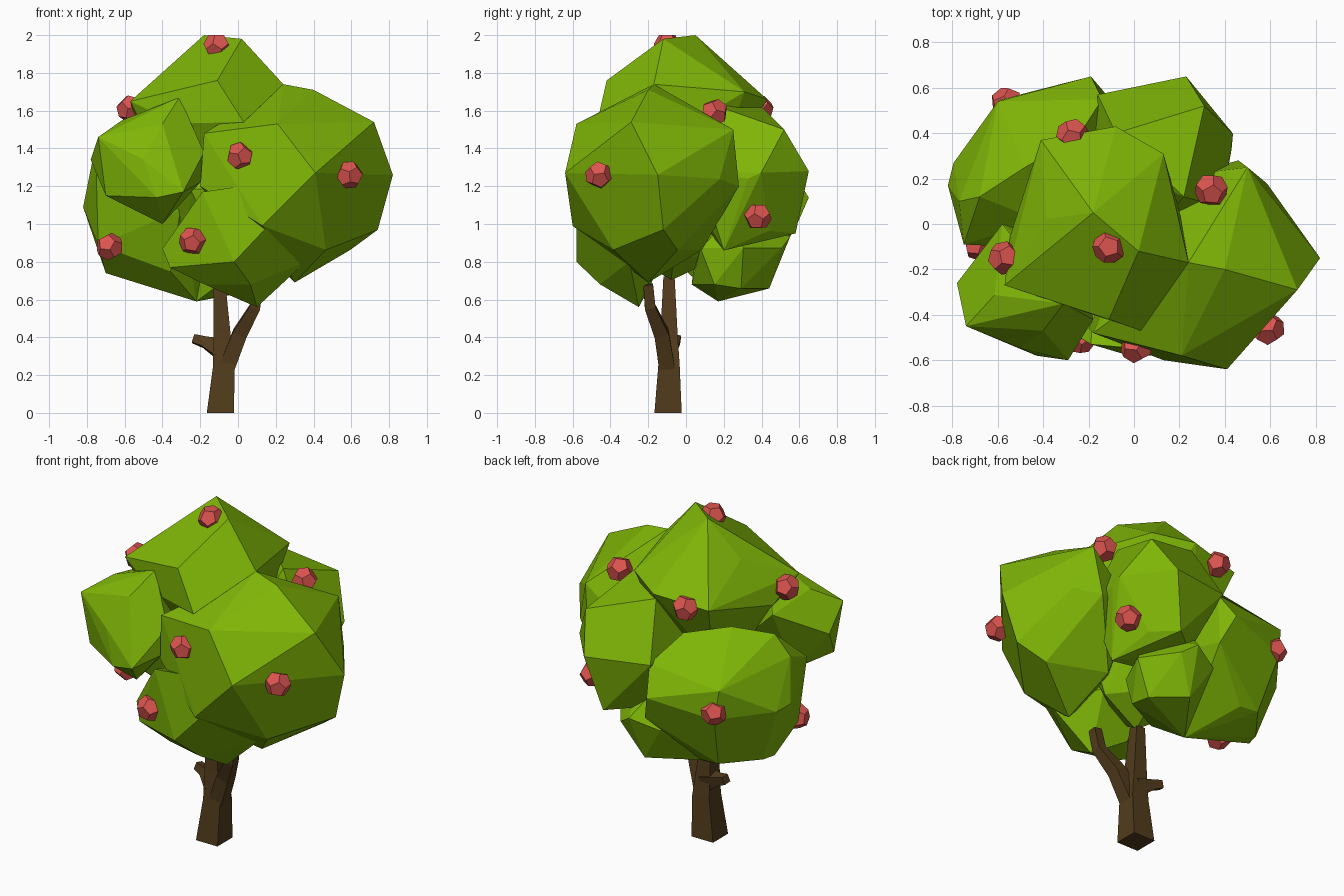
import bpy, bmesh, math, random
from mathutils import Vector, Matrix

if "Cube" in bpy.data.objects:
    bpy.data.objects.remove(bpy.data.objects["Cube"])

random.seed(4)


def material(name, rgb):
    m = bpy.data.materials.new(name)
    m.diffuse_color = (*rgb, 1)
    m.use_nodes = True
    m.node_tree.nodes["Principled BSDF"].inputs["Base Color"].default_value = m.diffuse_color
    return m


LEAF = material("leaf_green", (0.21, 0.46, 0.002))
BARK = material("bark_brown", (0.085, 0.045, 0.012))
RED = material("fruit_red", (0.72, 0.09, 0.08))


def finish(bm, name, mat):
    bmesh.ops.recalc_face_normals(bm, faces=bm.faces)
    me = bpy.data.meshes.new(name)
    bm.to_mesh(me)
    bm.free()
    ob = bpy.data.objects.new(name, me)
    me.materials.append(mat)
    bpy.context.collection.objects.link(ob)
    return ob


def hull(points, name, mat, flat=0.15):
    bm = bmesh.new()
    for p in points:
        bm.verts.new(p)
    bmesh.ops.convex_hull(bm, input=bm.verts)
    loose = [v for v in bm.verts if not v.link_faces]
    bmesh.ops.delete(bm, geom=loose, context='VERTS')
    bmesh.ops.dissolve_limit(bm, angle_limit=flat, verts=bm.verts, edges=bm.edges)
    return finish(bm, name, mat)


# Leaf clump: coarse faceted ellipsoid with a few corners pulled outwards
def clump(name, centre, radii, corners):
    yaw = random.uniform(0, 1.5)
    pts = [Vector(c) for c in corners]
    for lat, count in ((55, 3), (5, 6), (-50, 4)):
        la = math.radians(lat)
        for i in range(count):
            a = yaw + lat + math.tau * i / count
            d = (math.cos(la) * math.cos(a), math.cos(la) * math.sin(a), math.sin(la))
            pts.append(Vector([c + r * k for c, r, k in zip(centre, radii, d)]))
    hull(pts, name, LEAF)


clump("crown_top", (-.17, -.01, 1.5), (.38, .37, .36),
      [(-.18, .05, 2.0), (.02, -.12, 1.98), (.24, -.17, 1.74), (.03, -.47, 1.54),
       (-.57, -.27, 1.65), (-.41, .37, 1.62), (-.08, .43, 1.66), (.13, .31, 1.7),
       (-.11, -.42, 1.76)])
clump("crown_right", (.36, -.15, 1.2), (.40, .40, .44),
      [(.41, -.64, 1.27), (.82, -.15, 1.26), (.72, -.29, 1.54), (.40, -.2, 1.71),
       (.24, -.17, 1.74), (.21, -.58, 1.53), (.13, -.60, .99), (.74, -.12, .97),
       (.50, .25, 1.5), (.30, -.2, .69), (-.18, -.48, 1.48), (.46, .28, 1.2),
       (-.2, -.46, 1.2)])
clump("crown_left", (-.46, -.3, 1.32), (.27, .25, .28),
      [(-.74, -.45, 1.46), (-.43, -.58, 1.14), (-.29, -.60, 1.17), (-.40, -.47, 1.53),
       (-.31, -.35, 1.67), (-.70, -.42, 1.15), (-.18, -.42, 1.38), (-.78, -.26, 1.34),
       (-.40, -.40, 1.0), (-.58, .0, 1.5), (-.2, -.45, 1.22)])
clump("crown_low_front", (-.02, -.32, .88), (.28, .24, .26),
      [(-.19, -.53, 1.17), (.02, -.55, 1.2), (.15, -.58, .98), (.36, -.3, .80),
       (.10, -.25, .56), (-.02, -.58, .80), (-.36, -.43, .77), (-.40, -.4, .87)])
clump("crown_low_left", (-.44, .22, 1.04), (.36, .36, .38),
      [(-.82, .17, 1.09), (-.77, .1, 1.34), (-.60, .54, 1.25), (-.19, .65, 1.14),
       (-.22, .17, .59), (-.70, .15, .74), (-.48, .25, 1.5), (-.75, -.09, 1.26),
       (-.4, .43, .74), (-.14, .55, 1.3), (-.13, .58, .98), (-.74, -.02, .89),
       (-.25, .38, 1.45), (-.68, .12, 1.46), (-.68, .23, .74)])
clump("crown_back", (.12, .28, 1.24), (.34, .33, .36),
      [(-.16, .57, 1.3), (.23, .65, 1.28), (.31, .52, 1.5), (.43, .33, 1.24),
       (.22, .12, 1.64), (-.08, .4, 1.62), (.15, .58, .95), (.33, .2, .86)])
clump("crown_low_back", (-.02, .28, .85), (.25, .25, .25),
      [(.0, .55, .93), (-.05, .43, .74), (-.22, .17, .59), (.14, .15, .68),
       (-.1, .03, .68)])
clump("crown_core", (-.06, -.04, 1.15), (.34, .34, .42), [(-.08, -.08, .70)])


# Limb: four-sided tube through (point, radius) stations
def limb(name, stations, sides=4):
    bm = bmesh.new()
    rings = []
    for i, (p, r) in enumerate(stations):
        a = Vector(stations[max(i - 1, 0)][0])
        b = Vector(stations[min(i + 1, len(stations) - 1)][0])
        q = Vector((0, 0, 1)).rotation_difference(b - a)
        if p[2] == 0:
            q.identity()
        ring = []
        for k in range(sides):
            t = math.tau * (k + 0.5) / sides
            ring.append(bm.verts.new(Vector(p) + q @ Vector((r * math.cos(t), r * math.sin(t), 0))))
        rings.append(ring)
    for lo, hi in zip(rings, rings[1:]):
        for k in range(sides):
            n = (k + 1) % sides
            bm.faces.new((lo[k], lo[n], hi[n], hi[k]))
    bm.faces.new(rings[0])
    bm.faces.new(rings[-1])
    finish(bm, name, BARK)


limb("trunk", [((-.093, -.095, 0), .102), ((-.075, -.09, .25), .08),
               ((-.085, -.09, .42), .064), ((-.10, -.09, .72), .042)])
limb("branch", [((-.06, -.10, .24), .06), ((.01, -.13, .42), .055),
                ((.09, -.19, .56), .04), ((.11, -.20, .68), .036)])
limb("twig", [((-.09, -.09, .335), .07), ((-.18, -.06, .375), .038), ((-.235, -.05, .392), .032)])


# Fruits: small dodecahedra (dual of an icosahedron)
ico = bmesh.new()
bmesh.ops.create_icosphere(ico, subdivisions=1, radius=1)
dual = [f.calc_center_median().normalized() for f in ico.faces]
ico.free()
FRUITS = [(-.11, -.10, 1.94), (.01, -.54, 1.36), (.59, -.46, 1.26), (-.24, -.50, .91),
          (-.57, -.15, 1.61), (.34, .15, 1.59), (-.27, .39, 1.61), (-.56, .53, 1.11),
          (-.68, -.09, .88), (.36, .38, 1.04)]
for i, pos in enumerate(FRUITS):
    rot = Matrix.Rotation(i * 1.3, 3, 'Z') @ Matrix.Rotation(i * .7, 3, 'X')
    hull([Vector(pos) + rot @ d * .075 for d in dual], f"fruit_{i + 1}", RED, 0.05)
